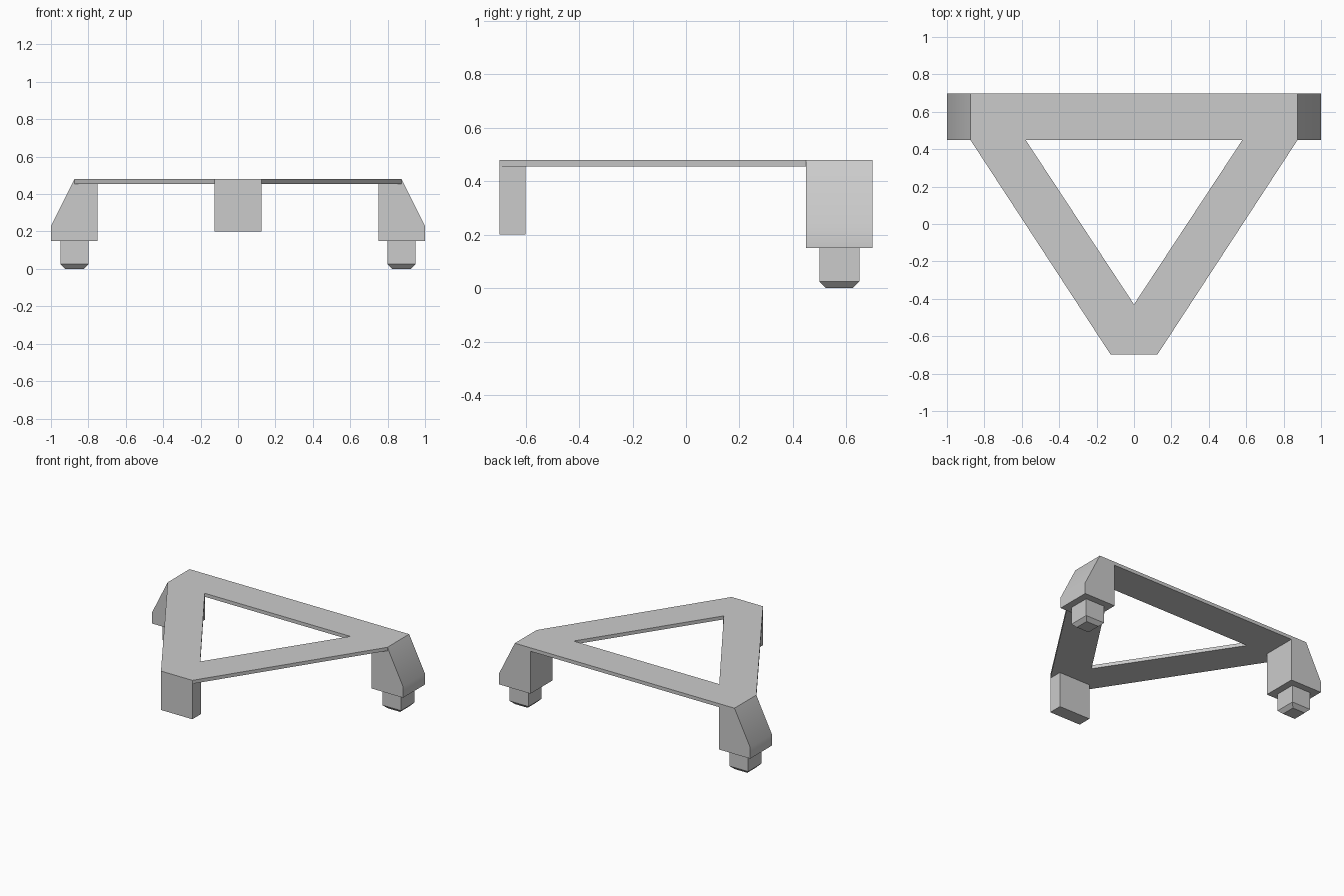
import bpy, bmesh
from math import radians
from mathutils import Vector

old = bpy.data.objects.get("Cube")
if old:
    bpy.data.objects.remove(old, do_unlink=True)

grey = bpy.data.materials.new("plain grey")
grey.use_nodes = True
grey.diffuse_color = (0.6, 0.6, 0.6, 1)
grey.node_tree.nodes["Principled BSDF"].inputs["Base Color"].default_value = grey.diffuse_color

BACK, INNER, PLATE_Z, TOP = 0.698, 0.45, 0.455, 0.48


def finish(name, bm, smooth=False):
    bmesh.ops.recalc_face_normals(bm, faces=bm.faces)
    mesh = bpy.data.meshes.new(name)
    bm.to_mesh(mesh)
    bm.free()
    mesh.materials.append(grey)
    ob = bpy.data.objects.new(name, mesh)
    bpy.context.collection.objects.link(ob)
    if smooth:
        bpy.ops.object.select_all(action='DESELECT')
        ob.select_set(True)
        bpy.context.view_layer.objects.active = ob
        bpy.ops.object.shade_smooth_by_angle(angle=radians(30))
    return ob


def extrude(bm, faces, direction):
    """Thicken a flat region into a solid."""
    out = bmesh.ops.extrude_face_region(bm, geom=faces)
    verts = [g for g in out["geom"] if isinstance(g, bmesh.types.BMVert)]
    bmesh.ops.translate(bm, verts=verts, vec=Vector(direction))


def block(bm, x0, x1, y0, y1, z0, z1):
    corners = [(x0, y0), (x1, y0), (x1, y1), (x0, y1)]
    face = bm.faces.new([bm.verts.new((x, y, z0)) for x, y in corners])
    extrude(bm, [face], (0, 0, z1 - z0))


# Triangular frame: three flat bars around an open centre
bm = bmesh.new()
r_tip, l_tip, l_side, l_back, r_back, r_side = [
    bm.verts.new((x, y, PLATE_Z)) for x, y in
    [(-0.125, -BACK), (0.125, -BACK), (0.875, INNER),
     (0.875, BACK), (-0.875, BACK), (-0.875, INNER)]]
tip_in, l_in, r_in = [bm.verts.new((x, y, PLATE_Z)) for x, y in
                      [(0, -0.43), (0.58, INNER), (-0.58, INNER)]]
bars = [(r_tip, l_tip, tip_in), (l_tip, l_side, l_in, tip_in),
        (l_side, l_back, r_back, r_side, r_in, l_in),
        (r_side, r_tip, tip_in, r_in)]
extrude(bm, [bm.faces.new(b) for b in bars], (0, 0, TOP - PLATE_Z))
finish("triangular_frame", bm)

# Front leg: short square-cut block under the tip
bm = bmesh.new()
block(bm, -0.125, 0.125, -BACK, -0.6, 0.2, PLATE_Z)
finish("front_leg", bm)

# Back legs with a sloping outer shoulder, and their feet
leg_profile = [(0.75, 0.15), (1, 0.15), (1, 0.23), (0.875, TOP),
               (0.875, PLATE_Z), (0.75, PLATE_Z)]
for side, s in (("left", 1), ("right", -1)):
    bm = bmesh.new()
    face = bm.faces.new([bm.verts.new((s * x, INNER, z)) for x, z in leg_profile])
    extrude(bm, [face], (0, BACK - INNER, 0))
    finish(side + "_back_leg", bm, smooth=True)

    # Square foot with a chamfered bottom
    bm = bmesh.new()
    cx, cy = s * 0.875, (INNER + BACK) / 2
    block(bm, cx - 0.075, cx + 0.075, cy - 0.075, cy + 0.075, 0.025, 0.15)
    bm.normal_update()
    bottom = min(bm.faces, key=lambda f: f.calc_center_median().z)
    rim = bmesh.ops.extrude_face_region(bm, geom=[bottom])["geom"]
    bmesh.ops.delete(bm, geom=[f for f in bm.faces if f == bottom], context='FACES_ONLY')
    for v in [g for g in rim if isinstance(g, bmesh.types.BMVert)]:
        v.co = (cx + (v.co.x - cx) * 2 / 3, cy + (v.co.y - cy) * 2 / 3, 0)
    finish(side + "_foot", bm)
